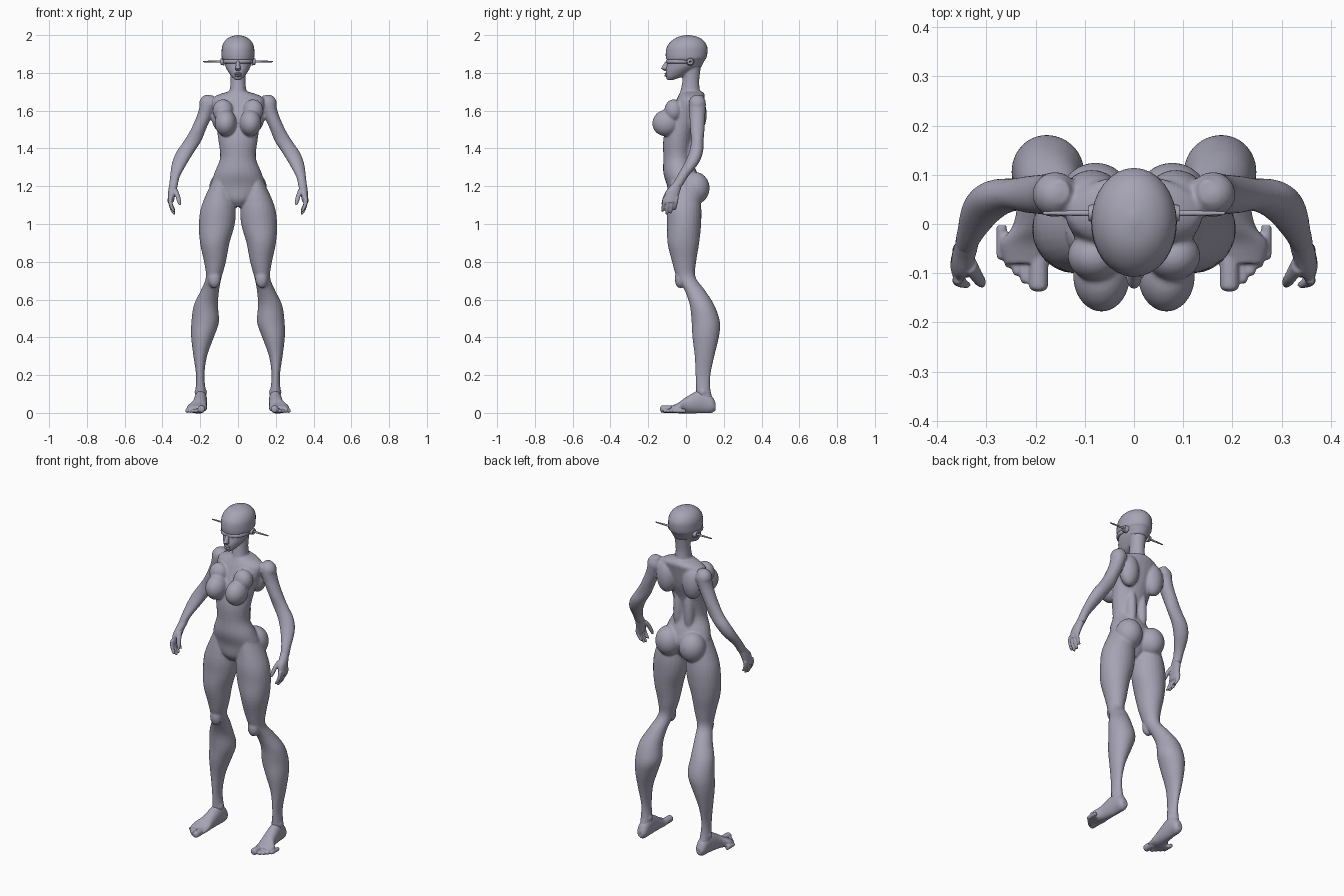
import bpy, bmesh
from math import sin, cos, pi
from mathutils import Vector, Matrix

cube = bpy.data.objects.get("Cube")
if cube:
    bpy.data.objects.remove(cube)

grey = bpy.data.materials.new("lavender grey")
grey.use_nodes = True
grey.diffuse_color = (.38, .37, .46, 1)
grey.node_tree.nodes["Principled BSDF"].inputs["Base Color"].default_value = grey.diffuse_color


def ring(x=0, y=0, z=0, wide=0, deep=0):
    """Centre and half sizes of one elliptical cross-section."""
    return Vector((x, y, z, wide, deep))


def resample(rings, steps=4):
    """Add in-between sections along a smooth spline."""
    last = len(rings) - 1
    result = []
    for i in range(last):
        before, start = rings[max(i - 1, 0)], rings[i]
        end, after = rings[i + 1], rings[min(i + 2, last)]
        for k in range(steps):
            t = k / steps
            ease = t * t * (3 - 2 * t)
            leave = (end - before) * (t * (1 - t) ** 2 / 2)
            arrive = (after - start) * (t * t * (t - 1) / 2)
            result.append(start.lerp(end, ease) + leave + arrive)
    return result + [rings[last]]


def loft(bm, rings, lengthwise=False, sides=(1,), n=24):
    """Skin the sections; lengthwise sections face along y instead of z."""
    for side in sides:
        loops = []
        for x, y, z, wide, deep in resample(rings):
            loop = []
            for i in range(n):
                angle = 2 * pi * i / n
                across, rise = wide * cos(angle), deep * sin(angle)
                offset = (across, 0, rise) if lengthwise else (across, rise, 0)
                point = Vector((x, y, z)) + Vector(offset)
                point.x *= side
                loop.append(bm.verts.new(point))
            loops.append(loop)
        for lower, upper in zip(loops, loops[1:]):
            for i in range(n):
                j = (i + 1) % n
                bm.faces.new((lower[i], lower[j], upper[j], upper[i]))
        bm.faces.new(loops[0])
        bm.faces.new(loops[-1])


def ball(bm, centre, radii, sides=(1, -1), tilt=0):
    for side in sides:
        x, y, z = centre
        place = Matrix.Translation((x * side, y, z)) @ Matrix.Rotation(tilt, 4, "X")
        bmesh.ops.create_uvsphere(bm, u_segments=24, v_segments=16, radius=1,
                                  matrix=place @ Matrix.Diagonal((*radii, 1)))


def finish(bm, name, voxel=None, relax=0):
    """Turn the mesh into an object and optionally fuse its volumes."""
    bmesh.ops.recalc_face_normals(bm, faces=bm.faces)
    for face in bm.faces:
        face.smooth = True
    mesh = bpy.data.meshes.new(name)
    bm.to_mesh(mesh)
    bm.free()
    mesh.materials.append(grey)
    part = bpy.data.objects.new(name, mesh)
    bpy.context.collection.objects.link(part)
    if voxel:
        fuse = part.modifiers.new("fuse", "REMESH")
        fuse.mode = "VOXEL"
        fuse.voxel_size = voxel
        fuse.use_smooth_shade = True
        soften = part.modifiers.new("soften", "SMOOTH")
        soften.factor = .5
        soften.iterations = relax
    return part


both = (1, -1)

# Torso and neck
body = bmesh.new()
loft(body, [
    ring(z=1.09, y=-.02, wide=.03, deep=.04),
    ring(z=1.13, y=-.02, wide=.09, deep=.07),
    ring(z=1.2, y=-.01, wide=.14, deep=.09),
    ring(z=1.27, y=-.03, wide=.125, deep=.09),
    ring(z=1.35, y=-.045, wide=.095, deep=.075),
    ring(z=1.45, y=-.04, wide=.105, deep=.08),
    ring(z=1.55, y=-.01, wide=.12, deep=.085),
    ring(z=1.65, y=.02, wide=.14, deep=.075),
    ring(z=1.68, y=.03, wide=.115, deep=.07),
    ring(z=1.7, y=.03, wide=.055, deep=.06)])
loft(body, [
    ring(z=1.66, y=.02, wide=.05, deep=.06),
    ring(z=1.75, y=.025, wide=.04, deep=.045),
    ring(z=1.84, y=.035, wide=.045, deep=.045)])

# Chest, shoulder blades, back, hips and shoulders
ball(body, (.066, -.105, 1.535), (.058, .074, .07), tilt=.35)
ball(body, (.08, -.065, 1.6), (.055, .05, .06))
ball(body, (.085, .06, 1.58), (.058, .05, .095))
ball(body, (.036, .015, 1.38), (.03, .036, .15))
ball(body, (.078, .05, 1.19), (.075, .075, .085))
ball(body, (.16, .06, 1.635), (.046, .046, .05))

# Arms
loft(body, [
    ring(x=.15, y=.065, z=1.68, wide=.02, deep=.025),
    ring(x=.16, y=.06, z=1.64, wide=.038, deep=.045),
    ring(x=.175, y=.06, z=1.58, wide=.04, deep=.042),
    ring(x=.21, y=.06, z=1.5, wide=.04, deep=.038),
    ring(x=.24, y=.06, z=1.44, wide=.046, deep=.033),
    ring(x=.28, y=.053, z=1.38, wide=.047, deep=.037),
    ring(x=.31, y=.028, z=1.32, wide=.04, deep=.038),
    ring(x=.334, y=-.02, z=1.25, wide=.026, deep=.03),
    ring(x=.342, y=-.047, z=1.2, wide=.023, deep=.028)], sides=both)

# Legs, kneecaps and ankle bones
loft(body, [
    ring(x=.09, y=-.01, z=1.24, wide=.04, deep=.07),
    ring(x=.103, y=-.01, z=1.1, wide=.089, deep=.09),
    ring(x=.112, y=-.01, z=1, wide=.095, deep=.09),
    ring(x=.123, y=-.014, z=.9, wide=.078, deep=.084),
    ring(x=.122, y=-.01, z=.8, wide=.058, deep=.064),
    ring(x=.128, y=0, z=.72, wide=.042, deep=.05),
    ring(x=.148, y=.046, z=.65, wide=.048, deep=.054),
    ring(x=.17, y=.085, z=.57, wide=.064, deep=.065),
    ring(x=.174, y=.105, z=.48, wide=.073, deep=.075),
    ring(x=.188, y=.104, z=.4, wide=.06, deep=.07),
    ring(x=.2, y=.098, z=.3, wide=.036, deep=.052),
    ring(x=.2, y=.09, z=.2, wide=.022, deep=.04),
    ring(x=.198, y=.092, z=.12, wide=.027, deep=.038),
    ring(x=.195, y=.1, z=.05, wide=.03, deep=.05)], sides=both)
ball(body, (.125, -.03, .71), (.034, .03, .05))
ball(body, (.197, .09, .11), (.034, .026, .025))

# Lower face and jaw
loft(body, [
    ring(z=1.762, y=-.085, wide=.014, deep=.015),
    ring(z=1.78, y=-.063, wide=.034, deep=.044),
    ring(z=1.815, y=-.033, wide=.058, deep=.074),
    ring(z=1.845, y=-.008, wide=.07, deep=.093),
    ring(z=1.9, y=.005, wide=.08, deep=.1)])
finish(body, "body", voxel=.006, relax=5)

# Feet with toes
feet = bmesh.new()
loft(feet, [
    ring(x=.195, y=.157, z=.033, wide=.017, deep=.018),
    ring(x=.195, y=.135, z=.045, wide=.03, deep=.045),
    ring(x=.197, y=.08, z=.06, wide=.034, deep=.062),
    ring(x=.205, y=0, z=.04, wide=.04, deep=.043),
    ring(x=.218, y=-.04, z=.026, wide=.054, deep=.028),
    ring(x=.215, y=-.08, z=.02, wide=.047, deep=.016)], lengthwise=True, sides=both)
for toe in range(5):
    x = .205 + .016 * toe if toe else .194
    r = .011 if toe else .02
    tip = -.137 + .016 * toe
    loft(feet, [ring(x=x, y=tip + back, z=r, wide=r * size, deep=r * size)
                for back, size in ((.07, 1), (.02, 1), (.006, .9), (0, .4))],
         lengthwise=True, sides=both, n=12)
finish(feet, "feet", voxel=.004, relax=2)

# Hands with fingers and thumb
hands = bmesh.new()
loft(hands, [
    ring(x=.335, y=-.02, z=1.25, wide=.022, deep=.025),
    ring(x=.341, y=-.047, z=1.21, wide=.023, deep=.028),
    ring(x=.349, y=-.07, z=1.17, wide=.021, deep=.038),
    ring(x=.357, y=-.083, z=1.115, wide=.016, deep=.035)], sides=both)
knuckle = 1.14
for finger, tip in enumerate((1.064, 1.05, 1.056, 1.074)):
    y = -.112 + .021 * finger
    joints = []
    for t, size in ((0, 1), (.35, 1), (.7, .9), (.93, .75), (1, .3)):
        r = .0105 * size
        joints.append(ring(x=.358 + .012 * t - .034 * t * t, y=y - .012 * t,
                           z=knuckle + (tip - knuckle) * t, wide=r, deep=r))
    loft(hands, joints, sides=both, n=12)
loft(hands, [
    ring(x=.335, y=-.08, z=1.185, wide=.015, deep=.02),
    ring(x=.32, y=-.105, z=1.15, wide=.013, deep=.014),
    ring(x=.312, y=-.117, z=1.12, wide=.011, deep=.011),
    ring(x=.308, y=-.123, z=1.1, wide=.006, deep=.007)], sides=both, n=12)
finish(hands, "hands", voxel=.004, relax=2)

# Smooth cranium overhanging the face
cranium = bmesh.new()
loft(cranium, [
    ring(z=1.83, y=.013, wide=.055, deep=.067),
    ring(z=1.868, wide=.08, deep=.1),
    ring(z=1.88, y=.001, wide=.086, deep=.107),
    ring(z=1.905, y=.003, wide=.087, deep=.11),
    ring(z=1.94, y=.006, wide=.084, deep=.106),
    ring(z=1.97, y=.009, wide=.069, deep=.085),
    ring(z=1.99, y=.01, wide=.042, deep=.053),
    ring(z=2, y=.01, wide=.006, deep=.01)], n=32)
finish(cranium, "cranium")

# Nose, lips and visor band
face = bmesh.new()
loft(face, [
    ring(z=1.81, y=-.1, wide=.008, deep=.012),
    ring(z=1.82, y=-.108, wide=.015, deep=.019),
    ring(z=1.827, y=-.11, wide=.013, deep=.02),
    ring(z=1.866, y=-.092, wide=.009, deep=.012)], n=16)
for z, wide in ((1.796, .021), (1.785, .018)):
    ball(face, (0, -.102, z), (wide, .012, .006), sides=(1,))
finish(face, "nose_and_lips")
visor = bmesh.new()
loft(visor, [ring(z=1.86 + lift, y=-.022, wide=.08 - inset, deep=.083 - inset)
             for lift, inset in ((-.01, .005), (-.006, 0), (.006, 0), (.01, .004))], n=32)
finish(visor, "visor")

# Ear discs and side rods
for side, label in ((1, "left"), (-1, "right")):
    ear = bmesh.new()
    turn = Matrix.Rotation(side * pi / 2, 4, "Y")
    for x, inner, outer, length in ((.082, .022, .016, .02), (.135, .0065, .0035, .1)):
        bmesh.ops.create_cone(ear, cap_ends=True, segments=16, depth=length,
                              radius1=inner, radius2=outer,
                              matrix=Matrix.Translation((side * x, .022, 1.86)) @ turn)
    rod = finish(ear, label + "_ear_rod")
    bpy.ops.object.select_all(action="DESELECT")
    rod.select_set(True)
    bpy.context.view_layer.objects.active = rod
    bpy.ops.object.shade_smooth_by_angle()
